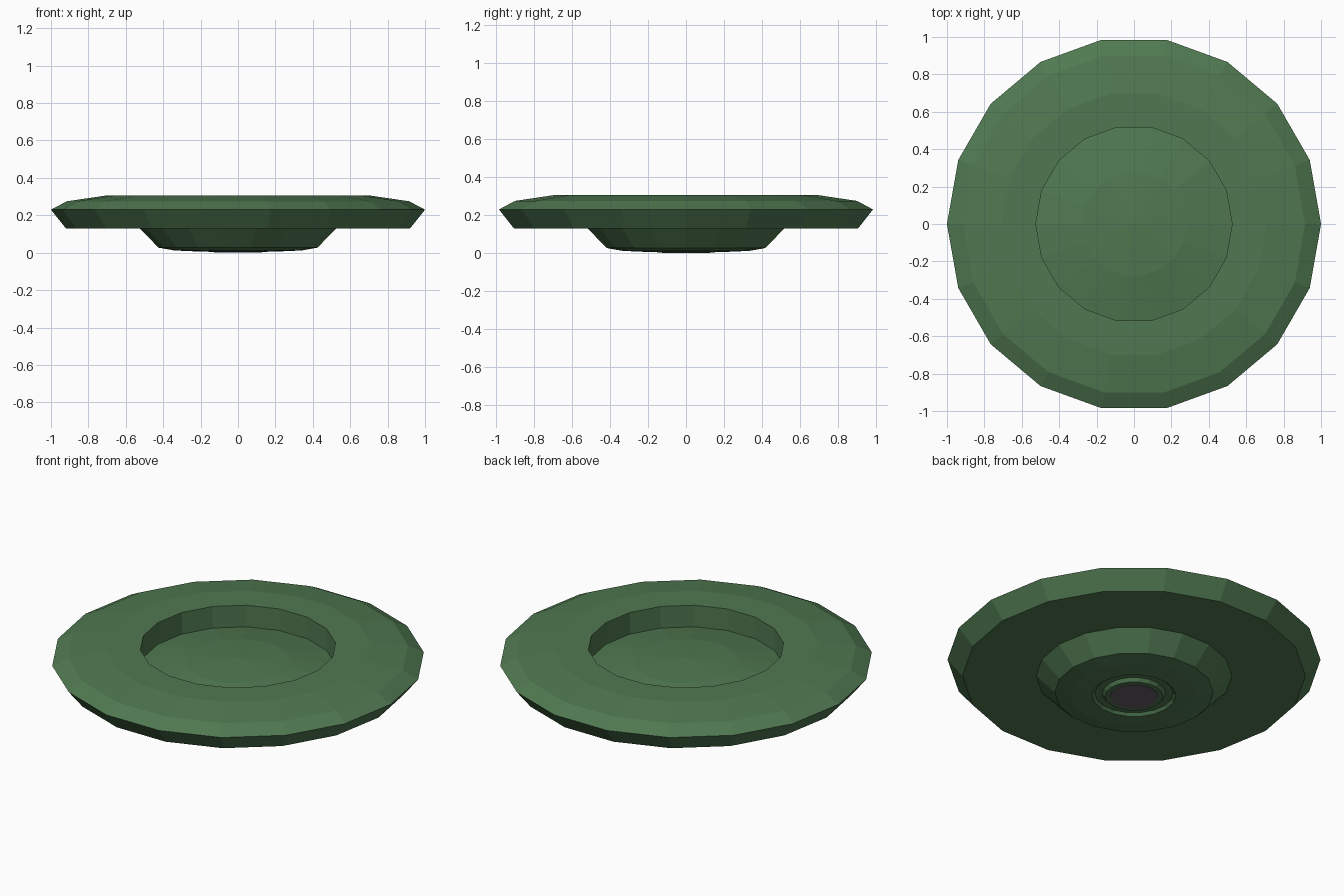
import bpy, bmesh, math

if "Cube" in bpy.data.objects:
    bpy.data.objects.remove(bpy.data.objects["Cube"])

SIDES = 18


def material(name, rgb):
    m = bpy.data.materials.new(name)
    m.diffuse_color = (*rgb, 1.0)
    m.use_nodes = True
    m.node_tree.nodes["Principled BSDF"].inputs["Base Color"].default_value = m.diffuse_color
    return m


green = material("leaf_green", (0.08, 0.19, 0.082))
charcoal = material("warm_charcoal", (0.13, 0.108, 0.128))


def lathe(name, profile, mat):
    """Revolve (radius, height) points about z; radius 0 makes a pole."""
    bm = bmesh.new()
    rings = []
    for r, z in profile:
        if r == 0:
            rings.append([bm.verts.new((0, 0, z))] * SIDES)
        else:
            rings.append([bm.verts.new((r * math.cos(i * math.tau / SIDES),
                                        r * math.sin(i * math.tau / SIDES), z))
                          for i in range(SIDES)])
    for a, b in zip(rings, rings[1:]):
        for i in range(SIDES):
            j = (i + 1) % SIDES
            corners = list(dict.fromkeys((a[i], a[j], b[j], b[i])))
            bm.faces.new(corners)
    bmesh.ops.recalc_face_normals(bm, faces=bm.faces)
    mesh = bpy.data.meshes.new(name)
    bm.to_mesh(mesh)
    bm.free()
    mesh.materials.append(mat)
    obj = bpy.data.objects.new(name, mesh)
    bpy.context.collection.objects.link(obj)
    return obj


# Dish: domed floor, recess wall, bevelled rim, flat underside, tapered foot
lathe("dish", [
    (0, 0.235), (0.28, 0.218), (0.525, 0.177),       # recess floor
    (0.525, 0.305), (0.71, 0.305),                   # recess wall and top
    (0.915, 0.275), (1.0, 0.23), (0.92, 0.13),       # rim
    (0.525, 0.13), (0.425, 0.027), (0.34, 0.012),    # foot
    (0.225, 0.007), (0.21, 0.022), (0.17, 0.022),    # groove under the foot
    (0.155, 0.003), (0, 0.003),
], green)

# Small round pad under the foot
lathe("foot_pad", [(0, 0.003), (0.128, 0.003), (0.128, 0.0), (0, 0.0)], charcoal)
